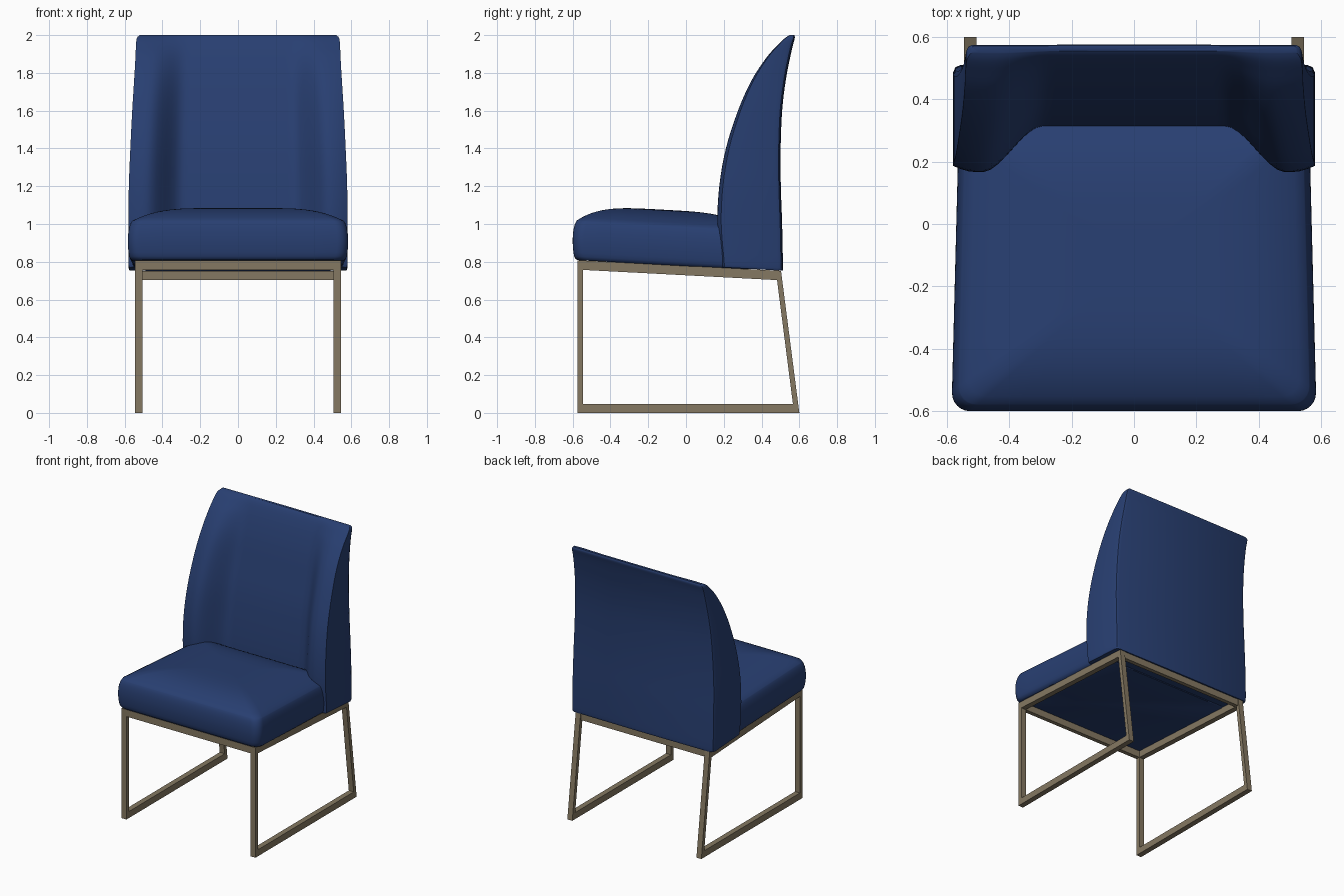
import bpy, bmesh, math

cube = bpy.data.objects.get("Cube")
if cube:
    bpy.data.objects.remove(cube, do_unlink=True)


def material(name, rgb):
    m = bpy.data.materials.new(name)
    m.use_nodes = True
    m.diffuse_color = (*rgb, 1)
    m.node_tree.nodes["Principled BSDF"].inputs["Base Color"].default_value = (*rgb, 1)
    return m


BLUE = material("navy_upholstery", (0.021, 0.049, 0.165))
BRONZE = material("bronze_metal", (0.235, 0.19, 0.122))


def finish(name, bm, mat, smooth=None):
    bmesh.ops.recalc_face_normals(bm, faces=bm.faces)
    me = bpy.data.meshes.new(name)
    bm.to_mesh(me)
    bm.free()
    me.materials.append(mat)
    ob = bpy.data.objects.new(name, me)
    bpy.context.collection.objects.link(ob)
    if smooth:
        bpy.ops.object.select_all(action="DESELECT")
        ob.select_set(True)
        bpy.context.view_layer.objects.active = ob
        bpy.ops.object.shade_smooth_by_angle(angle=math.radians(smooth))
    return ob


def loft(rings):
    """Skin a stack of closed rings and cap both ends."""
    bm = bmesh.new()
    vs = [[bm.verts.new(p) for p in r] for r in rings]
    n = len(vs[0])
    for a, b in zip(vs, vs[1:]):
        for i in range(n):
            j = (i + 1) % n
            bm.faces.new((a[i], a[j], b[j], b[i]))
    bm.faces.new(vs[0])
    bm.faces.new(vs[-1])
    return bm


def spline(rows, steps):
    """Smooth interpolation through rows of values."""
    out = []
    for i in range(len(rows) - 1):
        p0, p1 = rows[max(i - 1, 0)], rows[i]
        p2, p3 = rows[i + 1], rows[min(i + 2, len(rows) - 1)]
        for k in range(steps):
            t = k / steps
            out.append([0.5 * (2 * b + (c - a) * t + (2 * a - 5 * b + 4 * c - d) * t * t
                               + (3 * b - a - 3 * c + d) * t ** 3)
                        for a, b, c, d in zip(p0, p1, p2, p3)])
    out.append(list(rows[-1]))
    return out


# Seat cushion: rounded outline, bulging sides, domed top
HALF, FRONT, REAR, CORNER = 0.585, -0.6, 0.36, 0.06
MID = (FRONT + REAR) / 2


def outline(inset):
    w, d = HALF - inset, (REAR - FRONT) / 2 - inset
    centres = [(w - CORNER, d - CORNER), (CORNER - w, d - CORNER),
               (CORNER - w, CORNER - d), (w - CORNER, CORNER - d)]
    pts = []
    for q, (cx, cy) in enumerate(centres):
        arc = [(cx + CORNER * math.cos(a), cy + CORNER * math.sin(a))
               for a in [(q + k / 6) * math.pi / 2 for k in range(7)]]
        nx, ny = centres[(q + 1) % 4]
        a = (q + 1) * math.pi / 2
        end = (nx + CORNER * math.cos(a), ny + CORNER * math.sin(a))
        pts += arc
        pts += [(arc[-1][0] + (end[0] - arc[-1][0]) * k / 8,
                 arc[-1][1] + (end[1] - arc[-1][1]) * k / 8) for k in range(1, 8)]
    return pts


def seat_ring(inset, z, scale=1):
    ring = []
    for x, y in outline(inset):
        y = MID + y * scale
        taper = 1 - 0.035 * (y - FRONT) / 0.8
        ring.append((x * scale * taper, y, z - 0.055 * (y - FRONT)))
    return ring


SIDE = [(0.025, 0.81), (0.008, 0.83), (0, 0.9), (0.003, 0.96), (0.012, 1.0), (0.022, 1.02)]
rings = [seat_ring(i, z) for i, z in spline(SIDE, 3)]
for k in range(1, 18):
    s = 1 - k / 18
    rings.append(seat_ring(0.022, 1.02 + 0.082 * (1 - s ** 4), s))
finish("seat_cushion", loft(rings), BLUE, 35)

# Backrest: winged sections stacked upward
# height, wing front, centre front, rear, half width
BACK = [(0.765, 0.185, 0.31, 0.508, 0.575),
        (0.80, 0.182, 0.31, 0.510, 0.58),
        (1.00, 0.166, 0.315, 0.506, 0.58),
        (1.20, 0.176, 0.335, 0.499, 0.578),
        (1.40, 0.211, 0.365, 0.498, 0.57),
        (1.60, 0.275, 0.41, 0.506, 0.56),
        (1.76, 0.347, 0.45, 0.525, 0.55),
        (1.88, 0.425, 0.49, 0.548, 0.543),
        (1.95, 0.488, 0.52, 0.564, 0.54),
        (1.985, 0.525, 0.54, 0.573, 0.535),
        (2.00, 0.55, 0.555, 0.57, 0.52)]


def back_ring(z, wing, centre, rear, w):
    n = 48
    front = []
    for i in range(n + 1):
        u = -1 + 2 * i / n
        t = abs(u)
        k = min(max((t - 0.5) / 0.34, 0), 1)
        edge = max(t - 0.86, 0) / 0.14
        y = centre - (centre - wing) * k * k * (3 - 2 * k) + (rear - wing) * 0.06 * edge ** 2
        front.append((u * w, y))
    r = min(0.025, (rear - wing) * 0.3)
    side = [(w, rear - r), (w - 0.3 * r, rear - 0.3 * r), (w - r, rear)]
    loop = front + side + [(0, rear + 0.003)] + [(-x, y) for x, y in reversed(side)]
    tilt = 0.06 * max(0, 1 - (z - 0.765) / 0.3)
    return [(x, y, z - tilt * (y - 0.3)) for x, y in loop]


finish("backrest", loft([back_ring(*row) for row in spline(BACK, 4)]), BLUE, 40)

# Metal frame: closed side loops joined by cross bars
OUTER = [(-0.575, 0.808), (-0.575, 0), (0.6, 0), (0.503, 0.752)]
INNER = [(-0.545, 0.757), (-0.545, 0.048), (0.566, 0.048), (0.482, 0.703)]


def side_frame(name, x0, x1):
    bm = bmesh.new()
    loops = [[bm.verts.new((x, y, z)) for y, z in path]
             for x, path in ((x0, OUTER), (x1, OUTER), (x1, INNER), (x0, INNER))]
    for a in range(4):
        p, q = loops[a], loops[(a + 1) % 4]
        for i in range(4):
            j = (i + 1) % 4
            bm.faces.new((p[i], p[j], q[j], q[i]))
    finish(name, bm, BRONZE)


def cross_bar(name, y0, y1, z0, z1):
    bm = bmesh.new()
    bmesh.ops.create_cube(bm, size=1)
    for v in bm.verts:
        v.co = (v.co.x * 1.01, (y0 + y1) / 2 + v.co.y * (y1 - y0),
                (z0 + z1) / 2 + v.co.z * (z1 - z0))
    finish(name, bm, BRONZE)


side_frame("left_side_frame", 0.505, 0.545)
side_frame("right_side_frame", -0.545, -0.505)
cross_bar("front_cross_bar", -0.575, -0.545, 0.757, 0.808)
cross_bar("rear_cross_bar", 0.47, 0.5, 0.703, 0.752)
